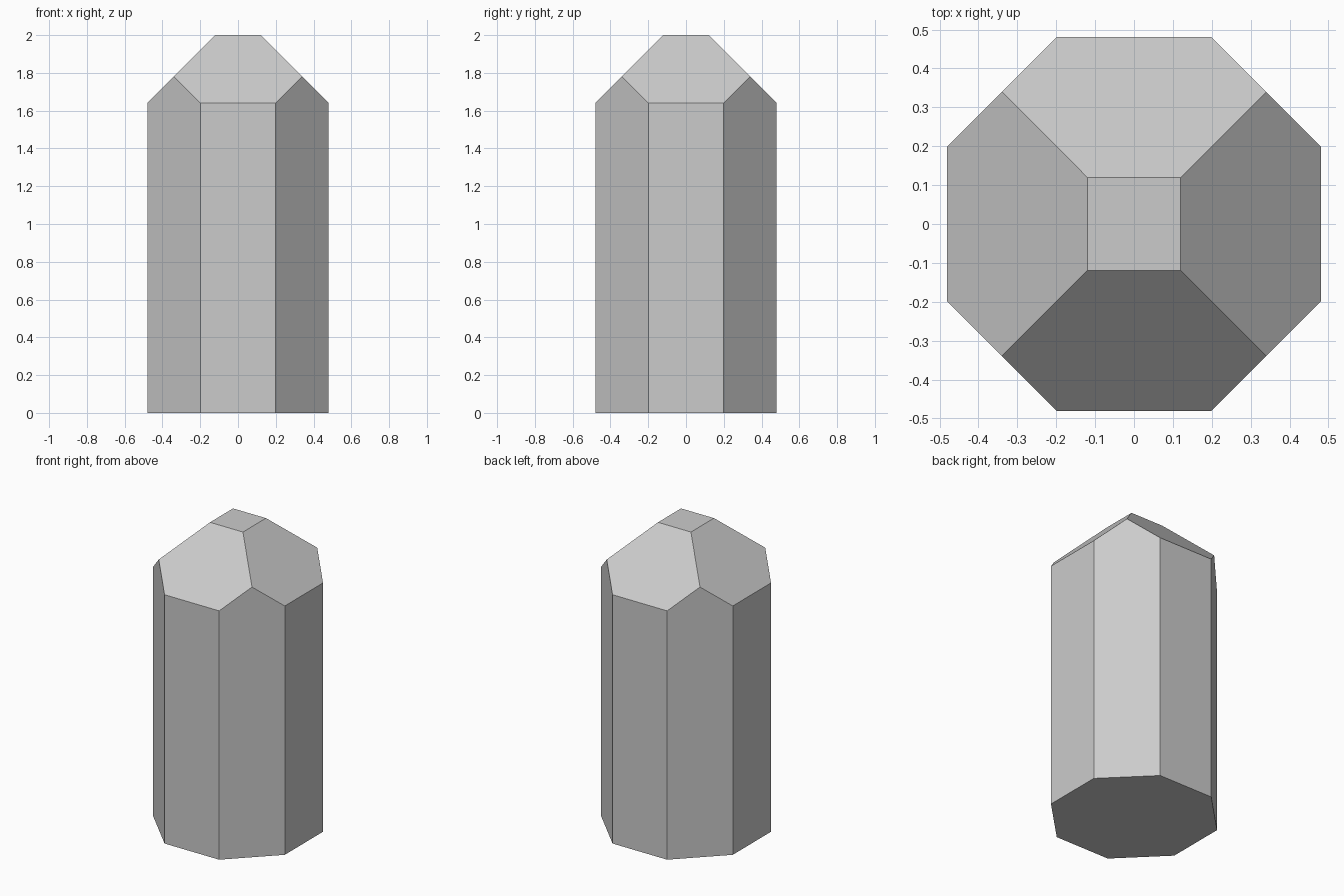
import bpy, bmesh
from math import radians, cos, sin, pi
from mathutils import Matrix

if "Cube" in bpy.data.objects:
    bpy.data.objects.remove(bpy.data.objects["Cube"])

RADIUS, HEIGHT, TIP = 0.52, 2.0, 0.12

bm = bmesh.new()

# Octagonal column with flat sides facing the axes
bmesh.ops.create_cone(
    bm, cap_ends=True, cap_tris=False, segments=8,
    radius1=RADIUS, radius2=RADIUS, depth=HEIGHT,
    matrix=Matrix.Translation((0, 0, HEIGHT / 2)) @ Matrix.Rotation(radians(22.5), 4, 'Z'))

# Four 45 degree cuts shape the faceted tip
for i in range(4):
    dx, dy = round(cos(i * pi / 2)), round(sin(i * pi / 2))
    cut = bmesh.ops.bisect_plane(
        bm, geom=bm.verts[:] + bm.edges[:] + bm.faces[:], dist=1e-5,
        plane_co=(dx * TIP, dy * TIP, HEIGHT), plane_no=(dx, dy, 1), clear_outer=True)
    edges = [e for e in cut["geom_cut"] if isinstance(e, bmesh.types.BMEdge)]
    bmesh.ops.holes_fill(bm, edges=edges, sides=0)

bmesh.ops.recalc_face_normals(bm, faces=bm.faces[:])
mesh = bpy.data.meshes.new("crystal_column")
bm.to_mesh(mesh)
bm.free()
bpy.context.collection.objects.link(bpy.data.objects.new("crystal_column", mesh))
